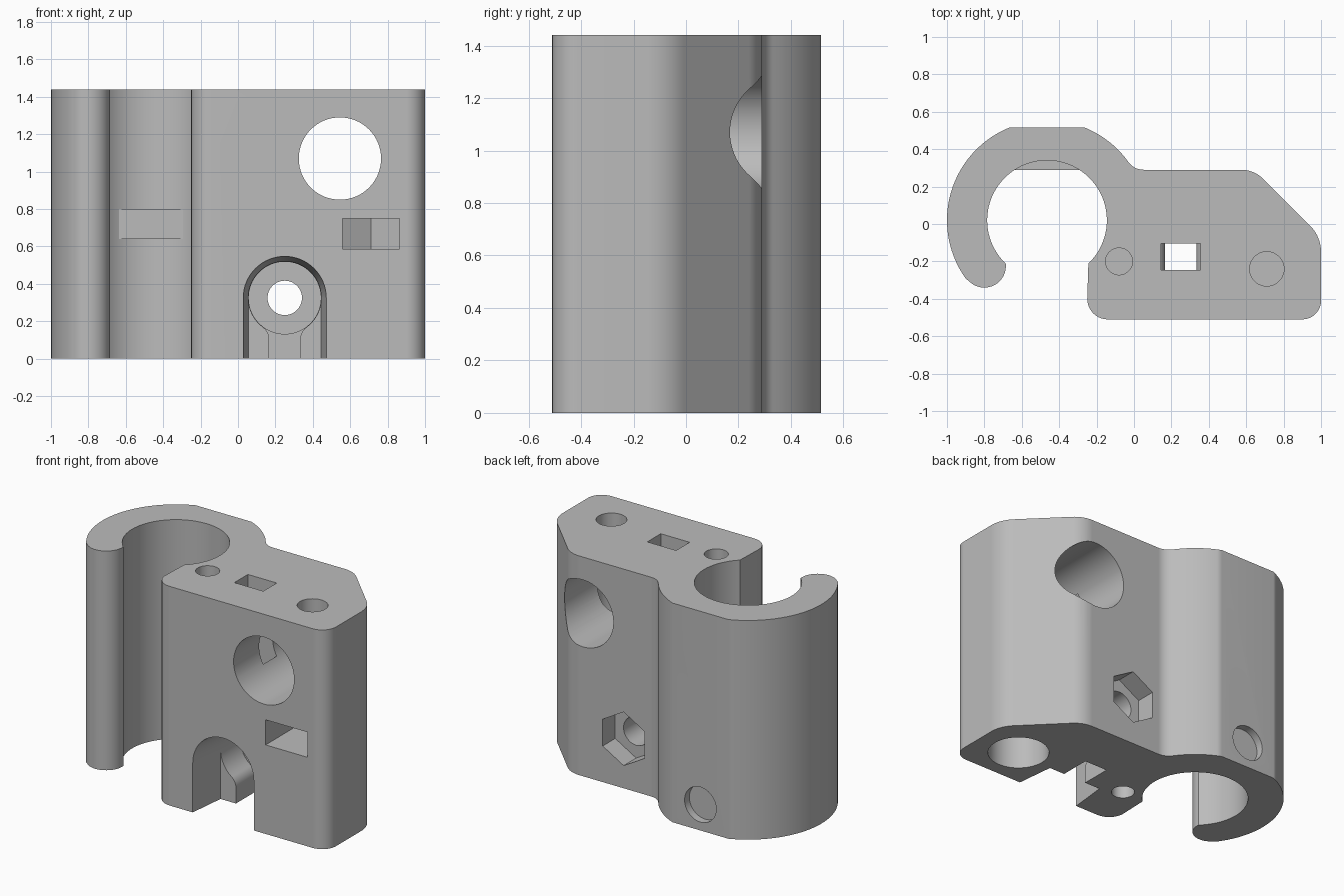
import bpy, bmesh, math

cube = bpy.data.objects.get("Cube")
if cube:
    bpy.data.objects.remove(cube, do_unlink=True)

HEIGHT = 1.44
RING = (-0.465, 0.02)

grey = bpy.data.materials.new("plain grey")
grey.use_nodes = True
grey.diffuse_color = (0.5, 0.5, 0.5, 1)
grey.node_tree.nodes["Principled BSDF"].inputs["Base Color"].default_value = grey.diffuse_color


def arc(center, r, start, end, n=10):
    angles = [math.radians(start + (end - start) * i / n) for i in range(n + 1)]
    return [(center[0] + r * math.cos(a), center[1] + r * math.sin(a)) for a in angles]


def circle(center, r, n=64):
    return arc(center, r, 0, 360, n)[:-1]


def box(x0, x1, y0, y1):
    return [(x0, y0), (x1, y0), (x1, y1), (x0, y1)]


def prism(name, outline, axis, lo, hi, end_outline=None):
    """Extrude a 2D outline along Y or Z, optionally lofting to a second outline."""
    def place(p, t):
        return (p[0], t, p[1]) if axis == "Y" else (p[0], p[1], t)
    bm = bmesh.new()
    a = [bm.verts.new(place(p, lo)) for p in outline]
    b = [bm.verts.new(place(p, hi)) for p in end_outline or outline]
    bm.faces.new(a)
    bm.faces.new(b)
    for i in range(len(a)):
        j = (i + 1) % len(a)
        bm.faces.new((a[i], a[j], b[j], b[i]))
    bmesh.ops.recalc_face_normals(bm, faces=bm.faces)
    mesh = bpy.data.meshes.new(name)
    bm.to_mesh(mesh)
    bm.free()
    mesh.materials.append(grey)
    obj = bpy.data.objects.new(name, mesh)
    bpy.context.collection.objects.link(obj)
    return obj


# Block and open clamp ring share one outline
outline = (
    arc((-0.14, -0.40), 0.11, 180, 270)
    + arc((0.90, -0.41), 0.10, 270, 360)
    + arc((0.80, -0.15), 0.20, 0, 45)
    + arc((0.572, 0.12), 0.17, 45, 90)
    + arc((0.051, 0.39), 0.10, 270, 215.6)
    + arc(RING, 0.535, 35.6, 67.7)[1:]
    + arc(RING, 0.535, 112.3, 216, 28)
    + arc((-0.80, -0.225), 0.115, 216, 367, 20)[1:]
    + arc(RING, 0.32, 226.3, -46.3, 64)
)
body = prism("clamp_body", outline, "Z", 0, HEIGHT)


def arch(r):
    return [(0.25 - r, -0.1)] + arc((0.25, 0.325), r, 180, 0, 32) + [(0.25 + r, -0.1)]


# Keyhole: round chamber flowing into a narrow slot
BOLT = (0.25, 0.325)
keyhole = (
    arc(BOLT, 0.195, -53.6, 233.6, 48)
    + arc((0.087, 0.1035), 0.08, 53.6, 0)[1:]
    + [(0.167, -0.1), (0.333, -0.1)]
    + arc((0.413, 0.1035), 0.08, 180, 126.4)[:-1]
)

# Nut pocket: hexagon point at the back, open to the front
NUT = (0.71, -0.24)
R = 0.176
half = R * math.cos(math.pi / 6)
nut_slot = [(NUT[0] - half, -0.7), (NUT[0] + half, -0.7), (NUT[0] + half, NUT[1] + R / 2),
            (NUT[0], NUT[1] + R), (NUT[0] - half, NUT[1] + R / 2)]
hexagon = arc(BOLT, R, 30, 390, 6)[:-1]
PIN = (-0.08, -0.2)

cutters = [
    prism("cross_bore", circle((0.545, 1.07), 0.22), "Y", -0.8, 0.8),
    prism("front_arch", arch(0.223), "Y", -0.52, -0.26, arch(0.195)),
    prism("keyhole_slot", keyhole, "Y", -0.30, -0.06),
    prism("bolt_chamber", circle(BOLT, 0.193), "Y", -0.28, -0.03),
    prism("bolt_hole", circle(BOLT, 0.092, 40), "Y", -0.2, 0.6),
    prism("rear_nut_pocket", hexagon, "Y", 0.16, 0.6),
    prism("front_nut_slot", nut_slot, "Z", 0.585, 0.75),
    prism("top_screw_hole", circle(NUT, 0.092, 40), "Z", 0.65, 1.6),
    prism("bottom_bore", circle(NUT, 0.185, 48), "Z", -0.1, 0.45),
    prism("belt_slot", box(0.145, 0.355, -0.245, -0.105), "Z", 0.35, 1.6),
    prism("top_pin_hole", circle(PIN, 0.072, 40), "Z", 0.95, 1.6),
    prism("bottom_pin_hole", circle(PIN, 0.07, 40), "Z", -0.1, 0.5),
    prism("rear_ring_recess", circle((RING[0], 0.17), 0.115, 48), "Y", 0.465, 0.7),
]

# Cut every hole into the body
bpy.context.view_layer.objects.active = body
for cutter in cutters:
    mod = body.modifiers.new(cutter.name, "BOOLEAN")
    mod.operation = "DIFFERENCE"
    mod.solver = "EXACT"
    mod.object = cutter
    bpy.ops.object.modifier_apply(modifier=mod.name)
    bpy.data.objects.remove(cutter, do_unlink=True)

# Flat stop pad inside the ring
prism("ring_stop_pad", box(RING[0] - 0.172, RING[0] + 0.172, 0.29, 0.36), "Z", 0.64, 0.80)

# Smooth curves, crisp edges
bpy.ops.object.select_all(action="DESELECT")
body.select_set(True)
bpy.context.view_layer.objects.active = body
bpy.ops.object.shade_smooth_by_angle(angle=math.radians(25))
weighted = body.modifiers.new("even_normals", "WEIGHTED_NORMAL")
weighted.keep_sharp = True
